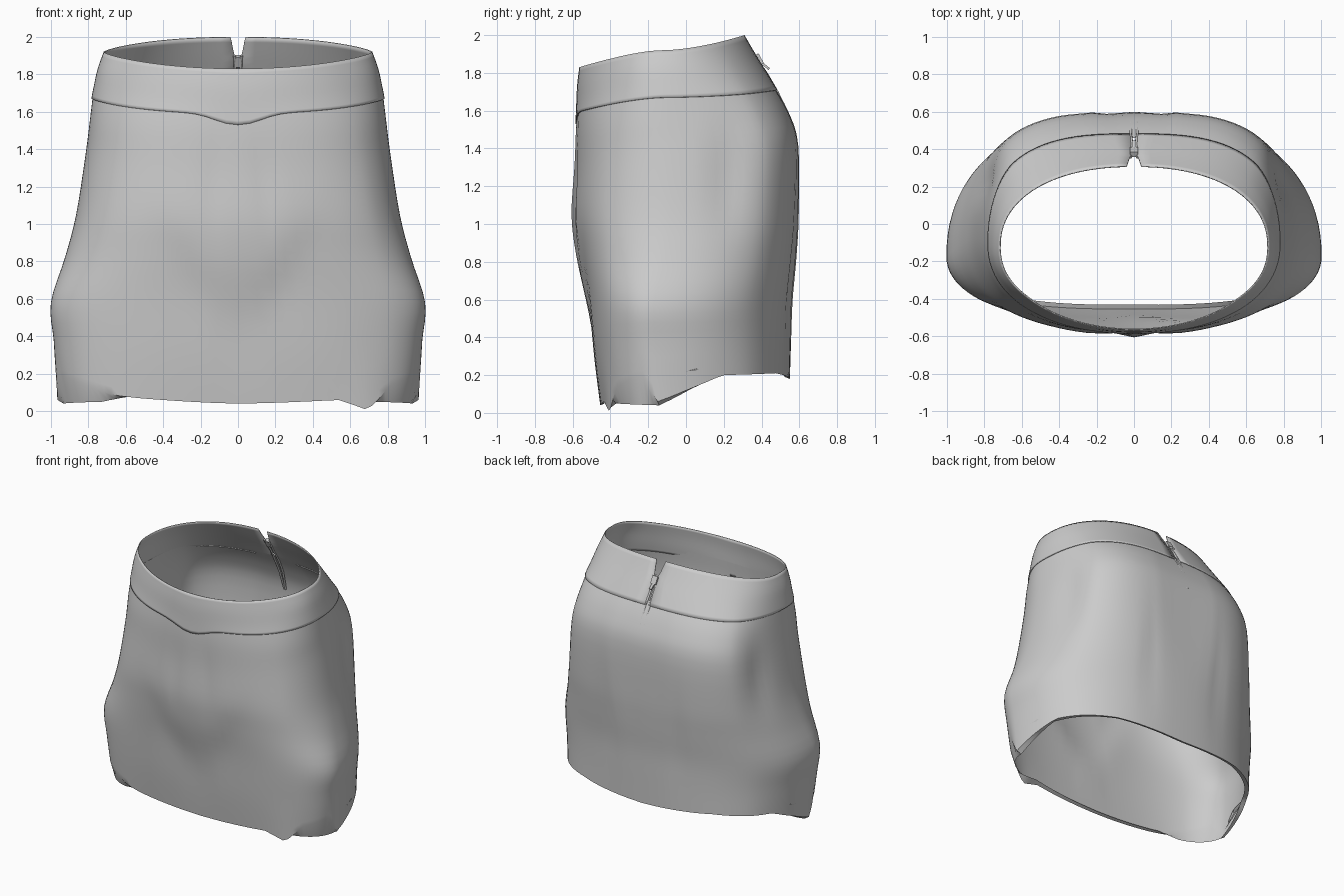
import bpy, bmesh
from math import sin, cos, radians, exp, copysign, tanh
from mathutils import Vector

if "Cube" in bpy.data.objects:
    bpy.data.objects.remove(bpy.data.objects["Cube"])

COLS = 96


def lerp_table(table, a):
    """Piecewise linear lookup of (angle, value) pairs."""
    for (a0, v0), (a1, v1) in zip(table, table[1:]):
        if a <= a1:
            return v0 + (v1 - v0) * (a - a0) / (a1 - a0)
    return table[-1][1]


def smooth_rows(rows, steps):
    """Catmull-Rom refinement of the key cross-sections."""
    out = []
    for i in range(len(rows) - 1):
        p0, p1 = rows[max(i - 1, 0)], rows[i]
        p2, p3 = rows[i + 1], rows[min(i + 2, len(rows) - 1)]
        for s in range(steps):
            u = s / steps
            out.append([b + .5 * u * (c - a + u * (2*a - 5*b + 4*c - d + u * (3*(b - c) + d - a)))
                        for a, b, c, d in zip(p0, p1, p2, p3)])
    return out + [list(rows[-1])]


def ring_point(row, t):
    """Point at angle t (0 front, 90 right side, 180 back) on one section."""
    zf, zs, zb, hw, yf, yw, yb, nf, nb = row
    s, c = sin(radians(t)), cos(radians(t))
    ye, ze, n = (yf, zf, nf) if c > 0 else (yb, zb, nb)
    k = min(1, abs(c) * 1.6)
    n = n * k + 2.2 * (1 - k)
    x = copysign(hw * abs(s) ** (2 / n), s)
    y = yw + (ye - yw) * abs(c) ** (2 / n)
    return Vector((x, y, zs + (ze - zs) * abs(c) ** 1.5))


def loft(name, grid, closed):
    bm = bmesh.new()
    vs = [[bm.verts.new(p) for p in r] for r in grid]
    for a, b in zip(vs, vs[1:]):
        n = len(a)
        for j in range(n if closed else n - 1):
            k = (j + 1) % n
            bm.faces.new((a[j], b[j], b[k], a[k]))
    bmesh.ops.recalc_face_normals(bm, faces=bm.faces[:])
    me = bpy.data.meshes.new(name)
    bm.to_mesh(me)
    bm.free()
    ob = bpy.data.objects.new(name, me)
    bpy.context.collection.objects.link(ob)
    me.shade_smooth()
    me.set_sharp_from_angle(angle=radians(40))
    return ob


def bump(a, b, wa, wb):
    return exp(-(a / wa) ** 2 - (b / wb) ** 2)


# Skirt body: z front/side/back, half width, y front/widest/back, roundness
body_rows = [
    (1.64, 1.70, 1.74, .774, -.572, -.10, .460, 2.2, 2.7),
    (1.50, 1.55, 1.60, .792, -.580, -.10, .540, 2.35, 3.1),
    (1.30, 1.37, 1.42, .815, -.580, -.08, .595, 2.5, 3.2),
    (1.05, 1.05, 1.05, .865, -.583, -.08, .598, 2.6, 2.9),
    (.85, .82, .82, .925, -.562, -.11, .585, 2.5, 2.6),
    (.60, .58, .60, 1.00, -.525, -.17, .565, 2.4, 2.4),
    (.30, .38, .40, .985, -.490, -.16, .557, 2.6, 2.4),
    (.04, .18, .18, .965, -.455, -.15, .550, 2.8, 2.5)]
back_hem = [(78, .20), (90, .06), (100, .12), (115, .20), (150, .21), (180, .18)]
hem_right = [(0, .04), (26, .06), (39, .005), (52, .14)] + back_hem
hem_left = [(0, .04), (26, .07), (36, .085), (52, .14)] + back_hem
fold_hem = [(0, .05), (30, .08), (45, .05), (90, .04), (112, .20), (150, .22), (180, .19)]

grid = []
rows = smooth_rows(body_rows, 4)
for i, row in enumerate(rows):
    ring = []
    for j in range(COLS):
        t = -180 + 360 * j / COLS
        p = ring_point(row, t)
        # Uneven hem pulls the lowest rows up or down
        hem = lerp_table(hem_right if t > 0 else hem_left, abs(t))
        w = max(0, (i - len(rows) + 5) / 4)
        p.z += (hem - ring_point(rows[-1], t).z) * w
        ax = abs(p.x)
        if p.y < -.2:   # V-shaped mound between the thighs, with a centre ridge
            edge = tanh((p.z - .42 - 1.5 * ax) / .12)
            p.y -= .018 * edge * bump(ax, p.z - .8, .35, .38)
            p.y -= .012 * bump(p.x, p.z - 1.1, .05, .3)
            p.y += .012 * bump(ax - .12, p.z - 1.15, .06, .25)
            p.y += .010 * bump(p.x, p.z - .45, .06, .3)
        elif p.y > .3:  # back seam and soft vertical folds
            p.y -= .02 * bump(ax - .1, p.z - 1.2, .06, .5)
            p.y -= .012 * bump(ax - .3, p.z - .8, .06, .4)
        # Slack dent behind each hip
        p.x -= copysign(.025, p.x) * bump(p.y - .22, p.z - 1.25, .1, .25) * (ax > .3)
        ring.append(p)
    grid.append(ring)
# Hem turned inwards
turned = []
for j, p in enumerate(grid[-1]):
    t = -180 + 360 * j / COLS
    turned.append(Vector((p.x * .965, p.y * .95, lerp_table(fold_hem, abs(t)))))
grid.append(turned)
loft("skirt_body", grid, True)

# Waistband, open at the back where the zip parts
band_rows = smooth_rows([
    (1.83, 1.92, 2.00, .718, -.565, -.12, .310, 2.0, 2.2),
    (1.75, 1.83, 1.90, .750, -.577, -.12, .368, 2.0, 2.4),
    (1.65, 1.74, 1.80, .770, -.582, -.11, .430, 2.1, 2.6),
    (1.59, 1.67, 1.71, .784, -.586, -.10, .484, 2.2, 2.8)], 3)
grid = []
for i, row in enumerate(band_rows):
    v = i / (len(band_rows) - 1)
    gap = max(.15, 2.4 * (1 - 2.2 * v))
    ring = []
    for j in range(COLS + 1):
        t = (2 * j / COLS - 1) * (180 - gap)
        p = ring_point(row, t)
        p.z -= .06 * v * exp(-(t / 10) ** 2)     # pointed dip at the front
        ring.append(p)
    grid.append(ring)
band = loft("waistband", grid, False)
m = band.modifiers.new("thickness", "SOLIDIFY")
m.thickness = .006
m.offset = -1


# Zip tape edges down the back
def cord(name, pts, r):
    cu = bpy.data.curves.new(name, "CURVE")
    cu.dimensions = "3D"
    cu.bevel_depth = r
    cu.bevel_resolution = 1
    cu.use_fill_caps = True
    sp = cu.splines.new("POLY")
    sp.points.add(len(pts) - 1)
    for q, p in zip(sp.points, pts):
        q.co = (*p, 1)
    ob = bpy.data.objects.new(name, cu)
    bpy.context.collection.objects.link(ob)


for side, name in ((-1, "zip_edge_left"), (1, "zip_edge_right")):
    cord(name, [(side * .018, .355, 1.90), (side * .012, .43, 1.79),
                (side * .018, .482, 1.70), (side * .014, .54, 1.58), (side * .006, .585, 1.43)], .008)


# Zip slider and pull tab
def block(name, loc, size, tilt):
    bpy.ops.mesh.primitive_cube_add(size=1, location=loc, rotation=(tilt, 0, 0))
    ob = bpy.context.object
    ob.name = name
    ob.scale = size
    b = ob.modifiers.new("bevel", "BEVEL")
    b.width = .004


block("zip_slider", (0, .385, 1.87), (.045, .03, .06), .5)
block("zip_pull", (0, .41, 1.845), (.02, .012, .08), .9)

# Loose turned-up flap at each side of the hem
for side, name in ((-1, "hem_flap_left"), (1, "hem_flap_right")):
    flap = [[Vector((side * x, y, z)) for x, y, z in r] for r in (
        ((.935, -.10, .10), (.935, -.02, .15), (.925, .08, .22)),
        ((.965, -.10, .14), (.965, -.04, .21), (.95, .06, .235)),
        ((.95, -.08, .17), (.95, -.03, .23), (.93, .07, .24)))]
    loft(name, flap, False)
